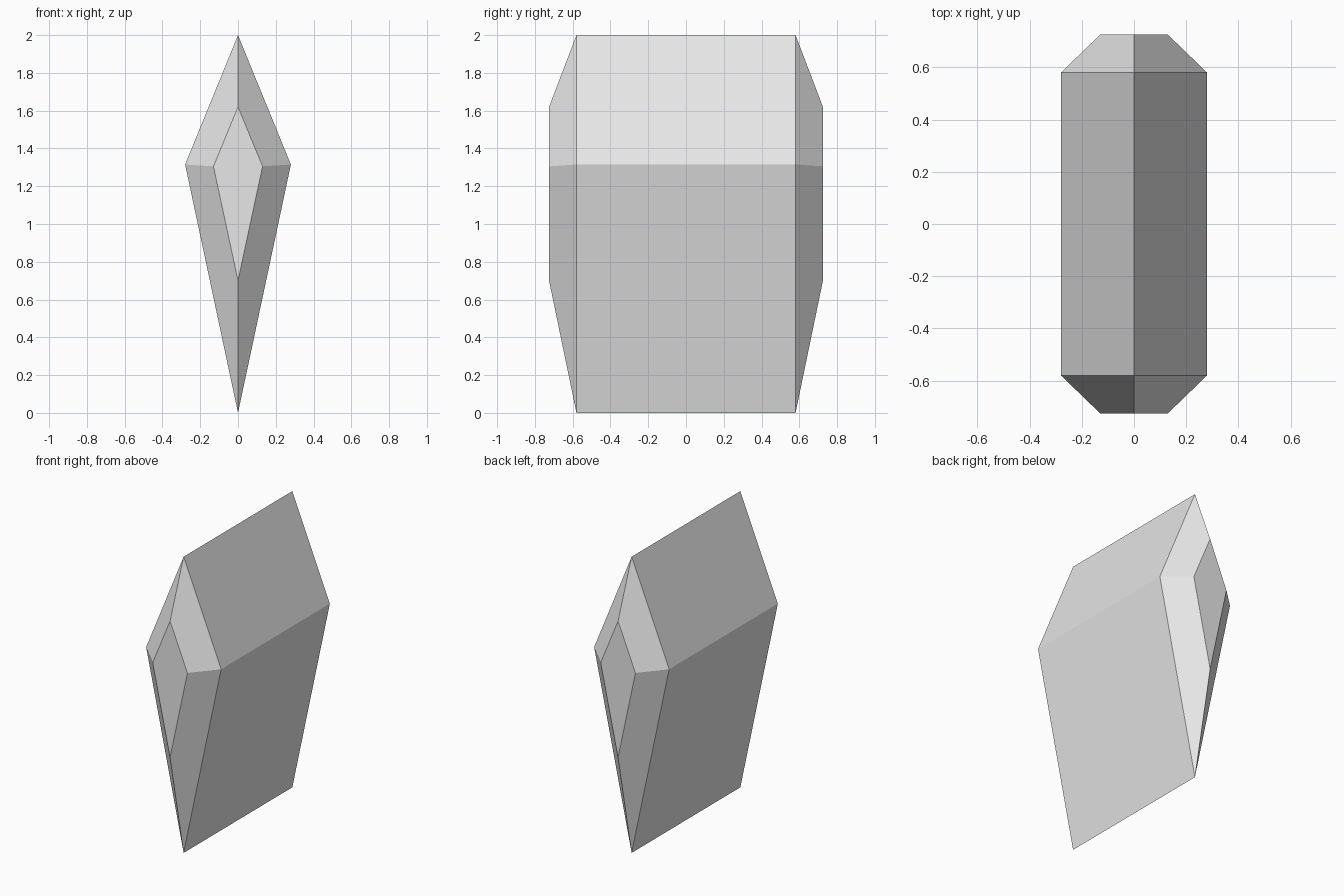
import bpy
import bmesh

cube = bpy.data.objects.get("Cube")
if cube:
    bpy.data.objects.remove(cube, do_unlink=True)

# Plain light grey material
grey = bpy.data.materials.new("light_grey")
grey.use_nodes = True
colour = (0.8, 0.8, 0.8, 1)
grey.diffuse_color = colour
grey.node_tree.nodes["Principled BSDF"].inputs["Base Color"].default_value = colour


def kite_ring(bm, y, half_width, top, middle, bottom):
    """Kite-shaped cross-section at depth y."""
    points = [(0, top), (half_width, middle), (0, bottom), (-half_width, middle)]
    return [bm.verts.new((x, y, z)) for x, z in points]


# Kite-shaped crystal: a long prism with tapered, flat-capped ends
bm = bmesh.new()
end = (0.13, 1.62, 1.305, 0.7)
body = (0.28, 2.0, 1.315, 0.0)
sections = [(-0.725, end), (-0.58, body), (0.58, body), (0.725, end)]
rings = [kite_ring(bm, y, *shape) for y, shape in sections]

# Side walls and end caps
for a, b in zip(rings, rings[1:]):
    for i in range(4):
        j = (i + 1) % 4
        bm.faces.new((a[i], a[j], b[j], b[i]))
bm.faces.new(rings[0])
bm.faces.new(rings[-1])
bmesh.ops.recalc_face_normals(bm, faces=bm.faces)

mesh = bpy.data.meshes.new("crystal")
bm.to_mesh(mesh)
bm.free()
mesh.materials.append(grey)
crystal = bpy.data.objects.new("crystal", mesh)
bpy.context.collection.objects.link(crystal)
